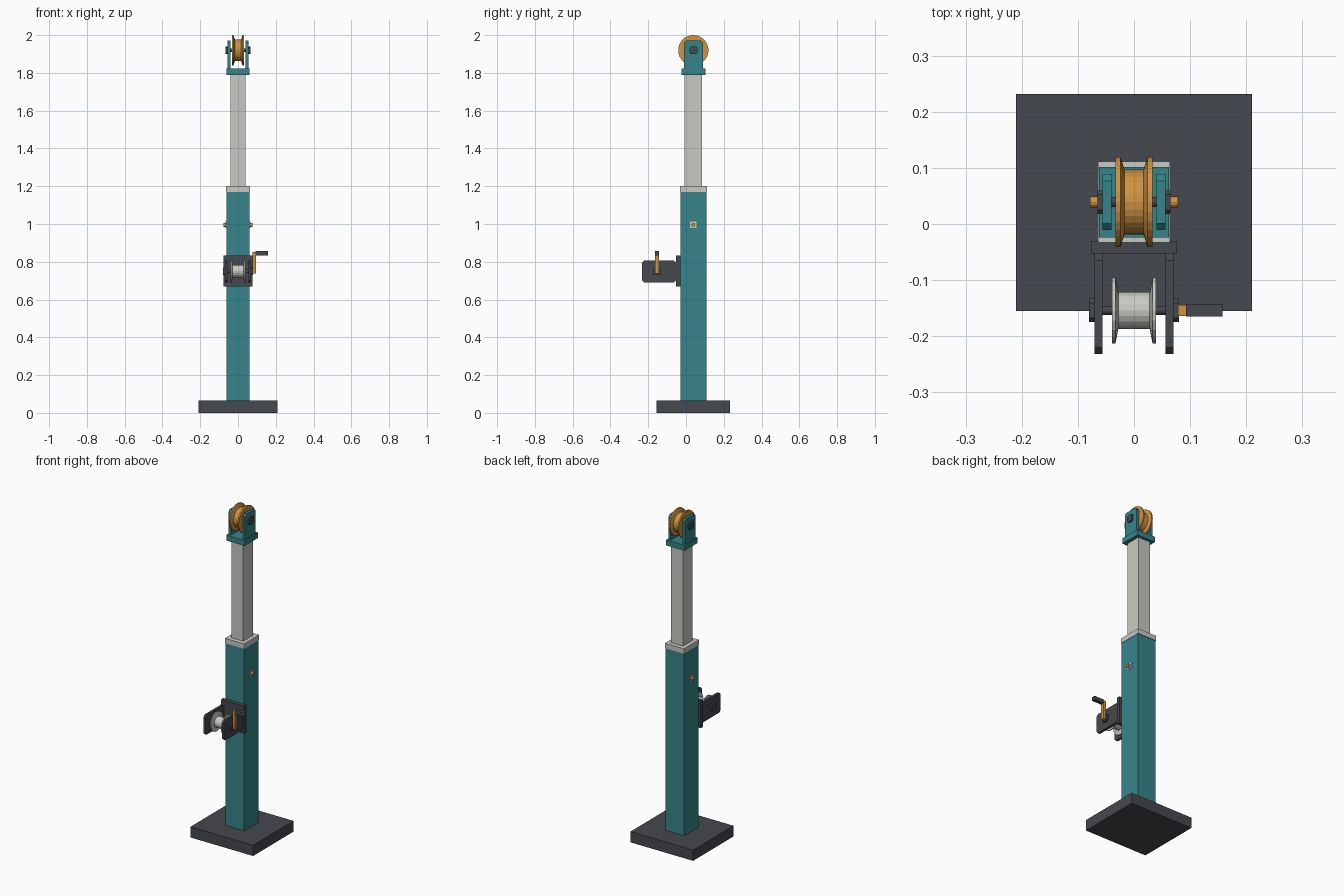
import bpy, bmesh, math

if "Cube" in bpy.data.objects:
    bpy.data.objects.remove(bpy.data.objects["Cube"])

MAST_Y = 0.039            # mast centre line
PULLEY_Z = 1.92
WINCH_Y, WINCH_Z = -0.154, 0.75


def material(name, rgb):
    m = bpy.data.materials.new(name)
    m.diffuse_color = (*rgb, 1)
    m.use_nodes = True
    m.node_tree.nodes["Principled BSDF"].inputs["Base Color"].default_value = m.diffuse_color
    return m


TEAL = material("teal paint", (0.037, 0.235, 0.255))
DARK = material("dark steel", (0.06, 0.065, 0.075))
ORANGE = material("orange paint", (0.63, 0.29, 0.055))
PALE = material("pale steel", (0.58, 0.59, 0.545))


def finish(name, bm, mat):
    bmesh.ops.recalc_face_normals(bm, faces=bm.faces)
    me = bpy.data.meshes.new(name)
    bm.to_mesh(me)
    bm.free()
    me.materials.append(mat)
    ob = bpy.data.objects.new(name, me)
    bpy.context.collection.objects.link(ob)
    return ob


def prism(name, outline, x0, x1, mat):
    """Extrude a (y, z) outline along x."""
    bm = bmesh.new()
    a = [bm.verts.new((x0, y, z)) for y, z in outline]
    b = [bm.verts.new((x1, y, z)) for y, z in outline]
    bm.faces.new(a)
    bm.faces.new(b)
    n = len(a)
    for i in range(n):
        j = (i + 1) % n
        bm.faces.new((a[i], a[j], b[j], b[i]))
    return finish(name, bm, mat)


def plate(y0, y1, z0, z1, low=(0, 0), high=(0, 0)):
    """Rectangle in (y, z) with chamfers: low = bottom (y0, y1), high = top (y0, y1)."""
    pts = []
    for y, z, sy, sz, c in ((y0, z0, 1, 1, low[0]), (y1, z0, -1, 1, low[1]),
                            (y1, z1, -1, -1, high[1]), (y0, z1, 1, -1, high[0])):
        if not c:
            pts.append((y, z))
        else:
            pair = [(y, z + sz * c), (y + sy * c, z)]
            pts += pair if sy * sz > 0 else pair[::-1]
    return pts


def box(name, x0, x1, y0, y1, z0, z1, mat):
    return prism(name, plate(y0, y1, z0, z1), x0, x1, mat)


def lathe(name, profile, y, z, mat, sides):
    """Spin a closed (x, radius) profile around the x axis at (y, z)."""
    bm = bmesh.new()
    rings = []
    for x, r in profile:
        rings.append([bm.verts.new((x, y + r * math.cos(2 * math.pi * i / sides),
                                    z + r * math.sin(2 * math.pi * i / sides)))
                      for i in range(sides)])
    for a, b in zip(rings, rings[1:]):
        for i in range(sides):
            j = (i + 1) % sides
            bm.faces.new((a[i], a[j], b[j], b[i]))
    bm.faces.new(rings[0])
    bm.faces.new(rings[-1])
    return finish(name, bm, mat)


def spool(name, half, rim, root, r_out, r_in, y, z, mat, sides):
    side = [(half, r_out), (rim, r_out), (root, r_in)]
    return lathe(name, [(-x, r) for x, r in side] + side[::-1], y, z, mat, sides)


def nut(name, x0, x1, y, z, mat=DARK, r=0.021):
    c = r * 0.35
    return prism(name, plate(y - r, y + r, z - r, z + r, (c, c), (c, c)), x0, x1, mat)


# Base and telescoping mast
box("base_plate", -0.21, 0.21, -0.155, 0.232, 0, 0.065, DARK)
box("outer_mast", -0.062, 0.062, MAST_Y - 0.069, MAST_Y + 0.069, 0.065, 1.17, TEAL)
box("mast_collar", -0.064, 0.064, MAST_Y - 0.072, MAST_Y + 0.072, 1.17, 1.2, PALE)
box("inner_mast", -0.04, 0.04, MAST_Y - 0.046, MAST_Y + 0.046, 1.2, 1.79, PALE)

# Locking pin through the outer mast
lathe("locking_pin", [(-0.078, 0.01), (0.078, 0.01)], MAST_Y, 0.995, ORANGE, 12)
for s, side in ((-1, "left"), (1, "right")):
    box("pin_bush_" + side, s * 0.060, s * 0.065, MAST_Y - 0.017, MAST_Y + 0.017,
        0.978, 1.012, PALE)

# Pulley head
box("head_plate", -0.062, 0.062, MAST_Y - 0.063, MAST_Y + 0.063, 1.79, 1.823, TEAL)
spool("pulley", 0.033, 0.024, 0.017, 0.08, 0.058, MAST_Y, PULLEY_Z, ORANGE, 28)
lathe("pulley_axle", [(-0.06, 0.009), (0.06, 0.009)], MAST_Y, PULLEY_Z, DARK, 12)
for s, side in ((-1, "left"), (1, "right")):
    cheek = plate(MAST_Y - 0.05, MAST_Y + 0.05, 1.823, 1.972, (0, 0), (0.012, 0.012))
    prism("pulley_cheek_" + side, cheek, s * 0.040, s * 0.056, TEAL)
    nut("axle_nut_" + side, s * 0.056, s * 0.065, MAST_Y, PULLEY_Z)

# Winch bracket and drum
box("winch_back_plate", -0.077, 0.077, -0.053, -0.030, 0.668, 0.833, DARK)
spool("winch_drum", 0.039, 0.033, 0.028, 0.059, 0.033, WINCH_Y, WINCH_Z, PALE, 20)
lathe("winch_shaft", [(-0.075, 0.008), (0.08, 0.008)], WINCH_Y, WINCH_Z, DARK, 12)
for s, side in ((-1, "left"), (1, "right")):
    cheek = plate(-0.232, -0.053, 0.689, 0.808, (0.012, 0.012), (0.012, 0.012))
    prism("winch_cheek_" + side, cheek, s * 0.056, s * 0.070, DARK)
    nut("shaft_nut_" + side, s * 0.070, s * 0.080, WINCH_Y, WINCH_Z)

# Crank handle
box("crank_arm", 0.078, 0.095, WINCH_Y - 0.010, WINCH_Y + 0.010, 0.738, 0.853, ORANGE)
box("crank_grip", 0.093, 0.158, WINCH_Y - 0.011, WINCH_Y + 0.011, 0.834, 0.856, DARK)
